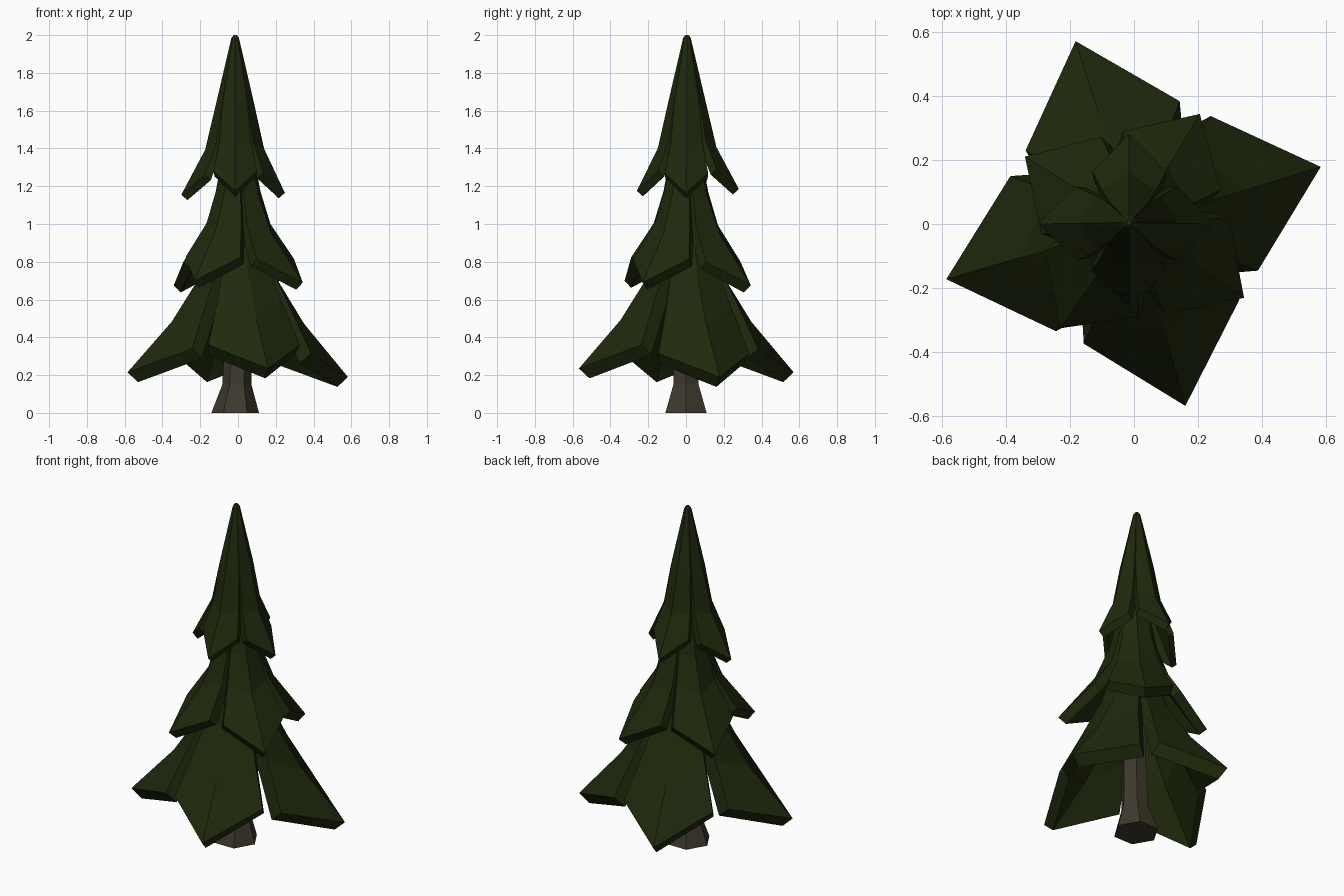
import bpy, bmesh, math
from mathutils import Vector

if "Cube" in bpy.data.objects:
    bpy.data.objects.remove(bpy.data.objects["Cube"])


def material(name, col):
    m = bpy.data.materials.new(name)
    m.diffuse_color = (*col, 1)
    m.use_nodes = True
    m.node_tree.nodes["Principled BSDF"].inputs["Base Color"].default_value = m.diffuse_color
    return m


GREEN = material("dark needle green", (0.0135, 0.0225, 0.0035))
BROWN = material("bark brown", (0.049, 0.041, 0.026))


def finish(bm, name, mat):
    bmesh.ops.remove_doubles(bm, verts=bm.verts, dist=0.0005)
    bmesh.ops.recalc_face_normals(bm, faces=bm.faces)
    me = bpy.data.meshes.new(name)
    bm.to_mesh(me)
    bm.free()
    me.materials.append(mat)
    ob = bpy.data.objects.new(name, me)
    bpy.context.collection.objects.link(ob)


def frond(bm, tip, rows, t, centre):
    """Roof-shaped bough: rows of (ridge r, ridge z, side r, side half width, side z).
    tip = (x, y, z) of the outer point; the lower rows are stretched to reach it."""
    d = Vector((tip[0] - centre[0], tip[1] - centre[1]))
    reach = d.length
    d.normalize()
    side = Vector((-d.y, d.x))
    end_r, end_z = rows[-1][:2]
    n = len(rows) - 1

    def vert(r, p, z):
        q = d * r + side * p
        return bm.verts.new((centre[0] + q.x, centre[1] + q.y, z))

    layers = []
    for off in (0, t):
        grid = []
        for i, (rr, rz, sr, sp, sz) in enumerate(rows):
            k = (i / n) ** 3
            dz = (tip[2] - end_z) * k
            s = 1 + (reach / end_r - 1) * k
            r1, r2 = max(rr * s - off, 0), max(sr * s - off, 0)
            h = off * 0.9
            w = sp * (0.95 if off else 1)
            grid.append([vert(r2, w, sz + dz - h), vert(r1, 0, rz + dz - h),
                         vert(r2, -w, sz + dz - h)])
        layers.append(grid)
    top, low = layers
    for g in layers:                       # upper and lower skins
        for a, b in zip(g, g[1:]):
            for j in (0, 1):
                bm.faces.new((a[j], a[j + 1], b[j + 1], b[j]))
    for i in range(n):                     # side rims
        for j in (0, 2):
            bm.faces.new((top[i][j], top[i + 1][j], low[i + 1][j], low[i][j]))
    for i in (0, n):                       # inner and outer rims
        for j in (0, 1):
            bm.faces.new((top[i][j], top[i][j + 1], low[i][j + 1], low[i][j]))


def tier(tips, rows, t, centre=(0, 0)):
    bm = bmesh.new()
    for tip in tips:
        frond(bm, tip, rows, t, centre)
    return bm


# Bottom tier of boughs
bm = tier(
    [(0.582, 0.178, 0.19), (-0.182, 0.57, 0.215), (-0.585, -0.172, 0.215), (0.16, -0.567, 0.235)],
    [(0.02, 1.35, 0.015, 0.015, 1.35), (0.11, 0.98, 0.075, 0.07, 1.04),
     (0.21, 0.72, 0.14, 0.12, 0.79), (0.365, 0.48, 0.225, 0.175, 0.585),
     (0.605, 0.21, 0.325, 0.252, 0.335)], 0.058)
finish(bm, "lower_boughs", GREEN)

# Middle tier
bm = tier(
    [(0.343, -0.23, 0.69), (0.205, 0.343, 0.675), (-0.34, 0.21, 0.675), (-0.23, -0.325, 0.70)],
    [(0.02, 1.62, 0.015, 0.015, 1.62), (0.08, 1.38, 0.055, 0.053, 1.40),
     (0.13, 1.15, 0.09, 0.08, 1.17), (0.21, 0.95, 0.13, 0.112, 1.0),
     (0.40, 0.69, 0.23, 0.178, 0.815)], 0.042)
finish(bm, "middle_boughs", GREEN)

# Top tier with a small rounded peak
C = (-0.015, 0.005)
bm = tier(
    [(0.248, 0.0, 1.165), (-0.015, 0.28, 1.185), (-0.30, 0.0, 1.155), (-0.015, -0.26, 1.175)],
    [(0.008, 2.0, 0.006, 0.006, 2.0), (0.02, 1.985, 0.014, 0.014, 1.985),
     (0.098, 1.65, 0.067, 0.064, 1.65), (0.155, 1.40, 0.10, 0.085, 1.43),
     (0.27, 1.17, 0.155, 0.115, 1.275)], 0.032, C)
v = [bm.verts.new((C[0] + 0.009 * math.cos(a * math.pi / 4),
                   C[1] + 0.009 * math.sin(a * math.pi / 4), 1.9995)) for a in range(8)]
bm.faces.new(v)
finish(bm, "top_boughs", GREEN)

# Six-sided trunk with a flared foot
bm = bmesh.new()
rings = []
for r, z, cx in ((0.126, 0, -0.015), (0.077, 0.15, -0.006), (0.07, 0.4, 0), (0.05, 1.1, 0)):
    rings.append([bm.verts.new((cx + r * math.cos(a * math.pi / 3),
                                r * math.sin(a * math.pi / 3), z)) for a in range(6)])
for a, b in zip(rings, rings[1:]):
    for i in range(6):
        j = (i + 1) % 6
        bm.faces.new((a[i], a[j], b[j], b[i]))
bm.faces.new(rings[0][::-1])
bm.faces.new(rings[-1])
finish(bm, "trunk", BROWN)
